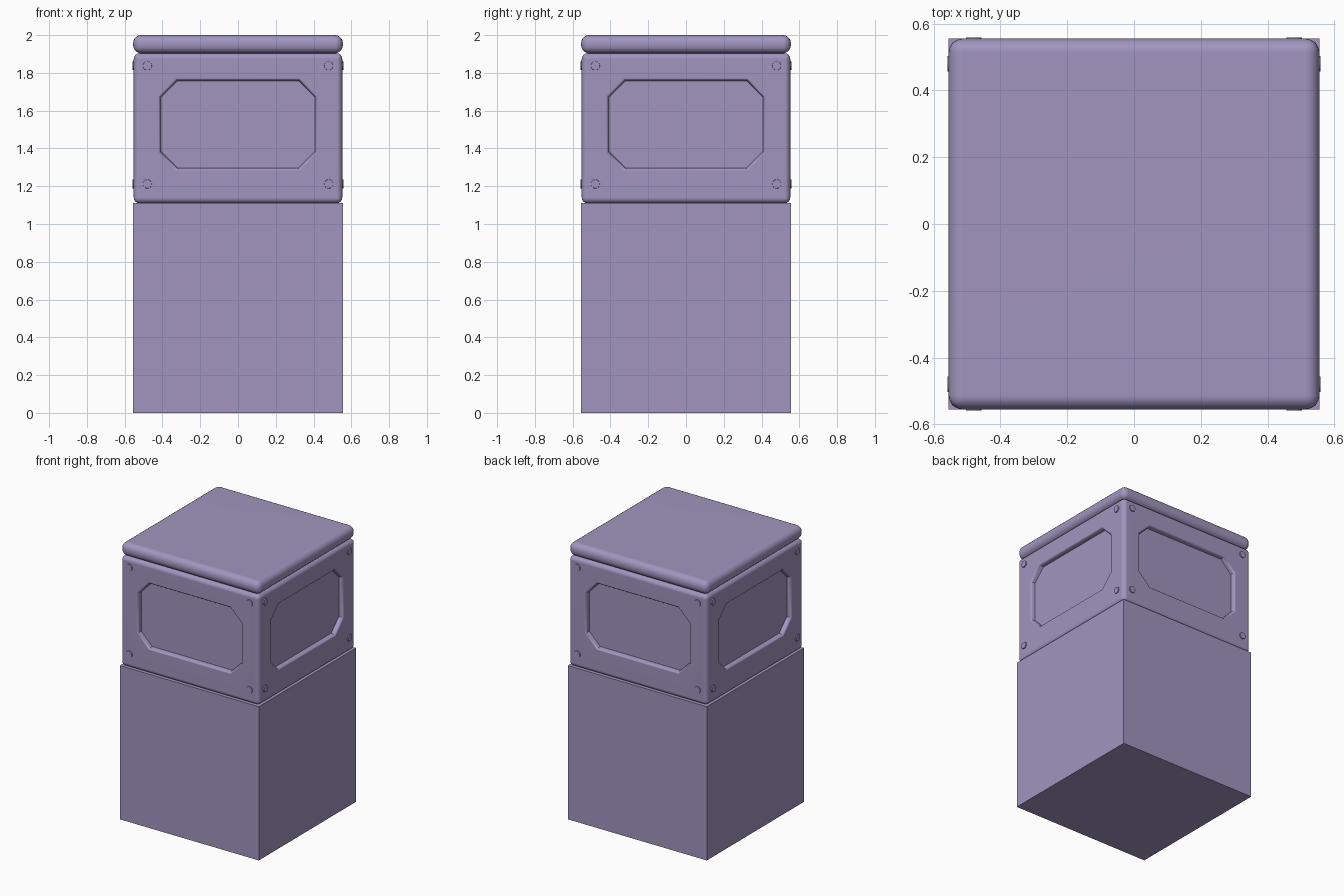
import bpy, bmesh, math
from mathutils import Matrix, Vector

if "Cube" in bpy.data.objects:
    bpy.data.objects.remove(bpy.data.objects["Cube"])

mat = bpy.data.materials.new("dusty purple")
mat.diffuse_color = (0.36, 0.30, 0.52, 1)
mat.use_nodes = True
mat.node_tree.nodes["Principled BSDF"].inputs["Base Color"].default_value = mat.diffuse_color
HALF = 0.555


def finish(bm, name, smooth=True):
    bmesh.ops.recalc_face_normals(bm, faces=bm.faces)
    me = bpy.data.meshes.new(name)
    bm.to_mesh(me)
    bm.free()
    ob = bpy.data.objects.new(name, me)
    bpy.context.collection.objects.link(ob)
    me.materials.append(mat)
    if smooth:
        smooth_object(ob)
    return ob


def smooth_object(ob):
    bpy.ops.object.select_all(action='DESELECT')
    ob.select_set(True)
    bpy.context.view_layer.objects.active = ob
    bpy.ops.object.shade_smooth_by_angle(angle=math.radians(35))
    ob.modifiers.new("face normals", 'WEIGHTED_NORMAL').keep_sharp = True


def box(name, half, z0, z1, bevel=0, segments=4):
    bm = bmesh.new()
    m = Matrix.Translation((0, 0, (z0 + z1) / 2)) @ Matrix.Diagonal((2 * half, 2 * half, z1 - z0, 1))
    bmesh.ops.create_cube(bm, size=1, matrix=m)
    if bevel:
        bmesh.ops.bevel(bm, geom=bm.edges[:], offset=bevel, segments=segments,
                        profile=0.5, affect='EDGES')
    return finish(bm, name, smooth=False)


def octagon(inset, y):
    # chamfered rectangle on a side panel, shrunk evenly by inset
    w, h = 0.422 - inset, 0.245 - inset
    c = 0.095 - inset * (2 - math.sqrt(2))
    pts = [(w, h - c), (w - c, h), (c - w, h), (-w, h - c),
           (-w, c - h), (c - w, -h), (w - c, -h), (w, c - h)]
    return [Vector((x, y, 1.527 + z)) for x, z in pts]


# Plinth and lid
box("plinth", HALF, 0, 1.11)
lid = box("lid", HALF, 1.904, 2.0, 0.042, 5)
smooth_object(lid)

# Body with a soft-rimmed recess on each side
body = box("body", 0.552, 1.11, 1.904, 0.03)
rim = [(0, -0.02), (0, 0), (0.005, 0.0015), (0.009, 0.006), (0.012, 0.013), (0.015, 0.032)]
bm = bmesh.new()
for k in range(4):
    turn = Matrix.Rotation(k * math.pi / 2, 3, 'Z')
    rings = [[bm.verts.new(turn @ p) for p in octagon(i, d - 0.552)] for i, d in rim]
    for a, b in zip(rings, rings[1:]):
        for j in range(8):
            n = (j + 1) % 8
            bm.faces.new((a[j], a[n], b[n], b[j]))
    bm.faces.new(rings[0])
    bm.faces.new(rings[-1])
cutter = finish(bm, "recess_cutter", smooth=False)
cut = body.modifiers.new("recesses", 'BOOLEAN')
cut.operation, cut.solver, cut.object = 'DIFFERENCE', 'EXACT', cutter
bpy.context.view_layer.update()
body.data = bpy.data.meshes.new_from_object(
    body.evaluated_get(bpy.context.evaluated_depsgraph_get()))
body.modifiers.clear()
bpy.data.objects.remove(cutter)
smooth_object(body)

# Flat rivets in the corners of every side
bm = bmesh.new()
for k in range(4):
    for x in (-0.48, 0.48):
        for z in (1.212, 1.838):
            m = (Matrix.Rotation(k * math.pi / 2, 4, 'Z') @ Matrix.Translation((x, -0.552, z))
                 @ Matrix.Rotation(math.pi / 2, 4, 'X'))
            bmesh.ops.create_cone(bm, cap_ends=True, segments=16, radius1=0.025,
                                  radius2=0.023, depth=0.014, matrix=m)
finish(bm, "rivets")
